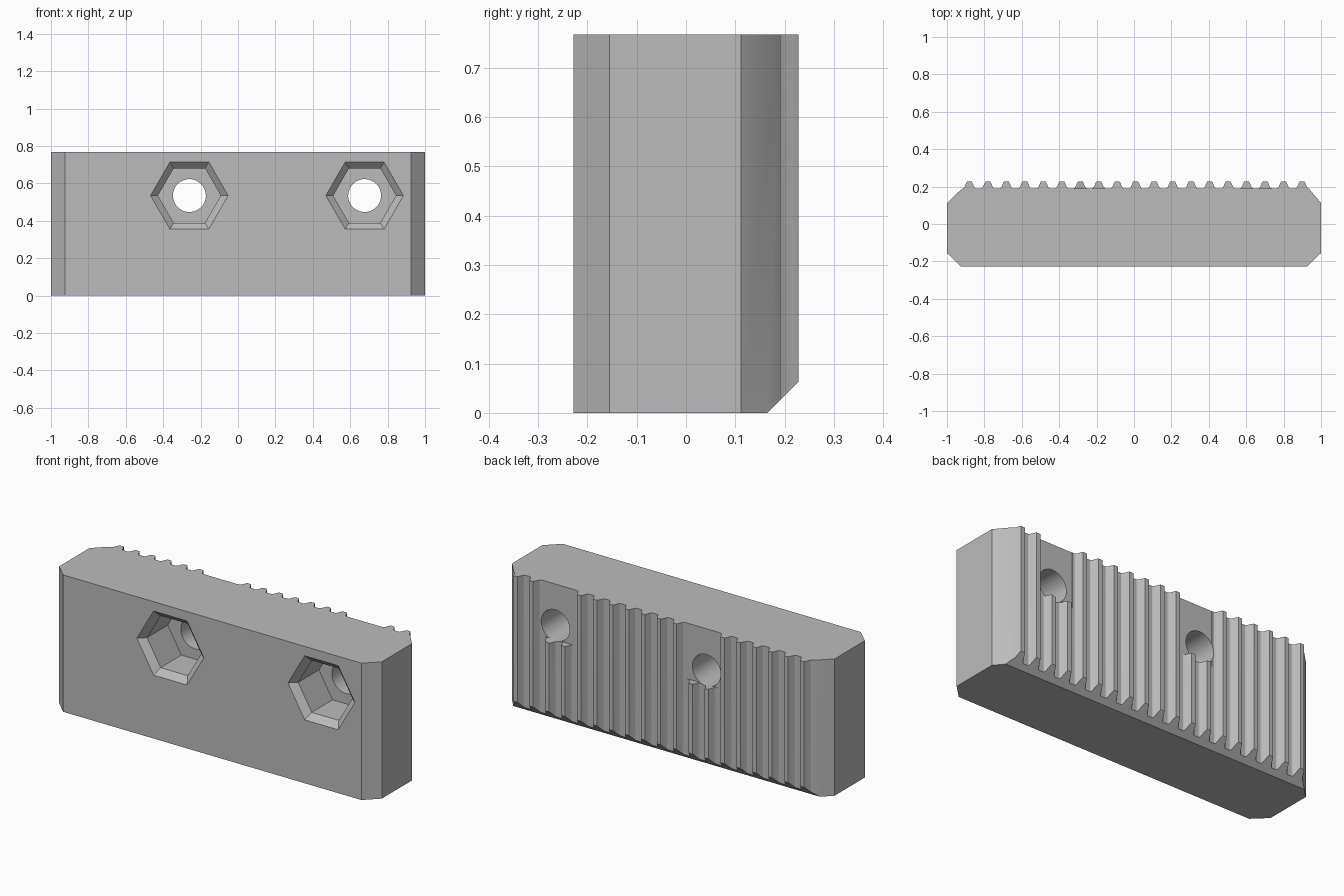
import bpy
import bmesh
from math import cos, sin, tau, radians

if "Cube" in bpy.data.objects:
    bpy.data.objects.remove(bpy.data.objects["Cube"])

HEIGHT = 0.767
FRONT = -0.228
VALLEY = 0.19
TIP = 0.228
PITCH = 0.0988
TEETH = 19
FIRST_TOOTH = -0.88
BOLT_Z = 0.535
BOLTS = (-0.26, 0.677)

grey = bpy.data.materials.new("plain grey")
grey.use_nodes = True
colour = (0.5, 0.5, 0.5, 1)
grey.diffuse_color = colour
grey.node_tree.nodes["Principled BSDF"].inputs["Base Color"].default_value = colour


def loft(name, rings):
    """Closed solid through rings that all have the same number of points."""
    bm = bmesh.new()
    loops = [[bm.verts.new(p) for p in ring] for ring in rings]
    n = len(loops[0])
    for a, b in zip(loops, loops[1:]):
        for i in range(n):
            j = (i + 1) % n
            bm.faces.new((a[i], a[j], b[j], b[i]))
    bm.faces.new(loops[0][::-1])
    bm.faces.new(loops[-1])
    bmesh.ops.recalc_face_normals(bm, faces=bm.faces)
    mesh = bpy.data.meshes.new(name)
    bm.to_mesh(mesh)
    bm.free()
    mesh.materials.append(grey)
    obj = bpy.data.objects.new(name, mesh)
    bpy.context.collection.objects.link(obj)
    return obj


def ring(x, y, radius, sides):
    """Polygon facing along y, with a corner on the x axis."""
    return [(x + radius * cos(tau * i / sides), y, BOLT_Z + radius * sin(tau * i / sides))
            for i in range(sides)]


def cut(target, cutter):
    """Subtract the cutter and discard it."""
    cutter.hide_render = True
    mod = target.modifiers.new("cut", "BOOLEAN")
    mod.operation = "DIFFERENCE"
    mod.solver = "EXACT"
    mod.object = cutter
    bpy.context.view_layer.objects.active = target
    bpy.ops.object.modifier_apply(modifier=mod.name)
    bpy.data.objects.remove(cutter)


# Plan outline: chamfered block with a toothed back
outline = [(-1, 0.112), (-1, -0.155), (-0.925, FRONT),
           (0.925, FRONT), (1, -0.155), (1, 0.112)]
half_tooth = [(0.036, VALLEY), (0.030, 0.193), (0.025, 0.2), (0.017, 0.22), (0.012, TIP)]
for k in reversed(range(TEETH)):
    centre = FIRST_TOOTH + k * PITCH
    outline += [(centre + dx, y) for dx, y in half_tooth]
    outline += [(centre - dx, y) for dx, y in reversed(half_tooth)]
outline += [(-0.93, 0.178), (-0.945, 0.166)]
body = loft("toothed_clamp_block", [[(x, y, z) for x, y in outline] for z in (0, HEIGHT)])

# Sloping lower edge of the toothed side
wedge = [(0.145, -0.02), (0.265, 0.1), (0.265, -0.02)]
cut(body, loft("lower_edge_cutter", [[(x, y, z) for y, z in wedge] for x in (-1.1, 1.1)]))

for bolt, tooth in zip(BOLTS, (6, 15)):
    # Flat clearance replacing two teeth above the bolt
    mid = FIRST_TOOTH + (tooth + 0.5) * PITCH
    base = [(mid - PITCH, VALLEY - 0.001), (mid + PITCH, VALLEY - 0.001),
            (mid + PITCH, 0.3), (mid - PITCH, 0.3)]
    cut(body, loft("clearance_cutter", [[(x, y, z) for x, y in base] for z in (0.455, 0.9)]))
    # Hexagonal nut pocket with a chamfered rim
    cut(body, loft("nut_pocket_cutter", [
        ring(bolt, FRONT - 0.034, 0.247, 6), ring(bolt, FRONT + 0.034, 0.168, 6),
        ring(bolt, -0.01, 0.168, 6)]))
    # Round through hole
    cut(body, loft("bolt_hole_cutter", [ring(bolt, y, 0.088, 48) for y in (-0.1, 0.3)]))

bpy.ops.object.select_all(action="DESELECT")
body.select_set(True)
bpy.context.view_layer.objects.active = body
bpy.ops.object.shade_smooth_by_angle(angle=radians(25))
